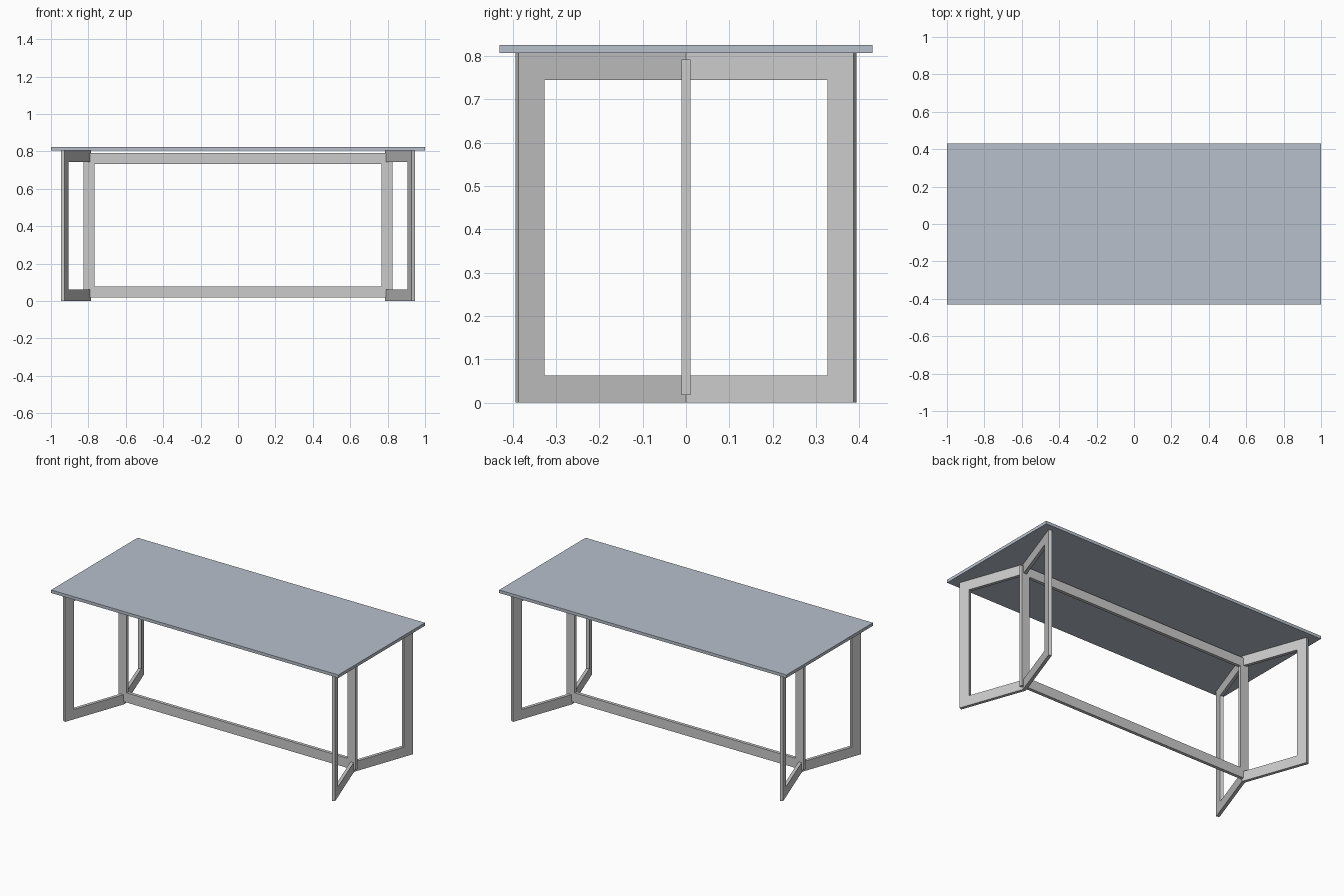
import bpy, bmesh

if "Cube" in bpy.data.objects:
    bpy.data.objects.remove(bpy.data.objects["Cube"])

def finish(bm, name):
    bmesh.ops.recalc_face_normals(bm, faces=bm.faces)
    me = bpy.data.meshes.new(name)
    bm.to_mesh(me)
    bm.free()
    ob = bpy.data.objects.new(name, me)
    bpy.context.collection.objects.link(ob)
    return ob

def bridge(bm, a, b):
    # side walls between two matching closed loops
    n = len(a)
    for i in range(n):
        j = (i + 1) % n
        bm.faces.new((a[i], a[j], b[j], b[i]))

# table top
bm = bmesh.new()
bmesh.ops.create_cube(bm, size=1)
for v in bm.verts:
    v.co.x *= 2.0
    v.co.y *= 0.86
    v.co.z = 0.8155 + v.co.z * 0.019
top = finish(bm, "table_top")
mat = bpy.data.materials.new("top_blue_grey")
mat.diffuse_color = (0.48, 0.53, 0.60, 1)
mat.use_nodes = True
mat.node_tree.nodes["Principled BSDF"].inputs["Base Color"].default_value = mat.diffuse_color
top.data.materials.append(mat)

# long rectangular centre frame
def rect(bm, x, z0, z1, y):
    return [bm.verts.new((px, y, pz)) for px, pz in
            ((-x, z0), (x, z0), (x, z1), (-x, z1))]

bm = bmesh.new()
loops = [rect(bm, 0.825, 0.018, 0.791, -0.01), rect(bm, 0.825, 0.018, 0.791, 0.01),
         rect(bm, 0.768, 0.079, 0.733, 0.01), rect(bm, 0.768, 0.079, 0.733, -0.01)]
for i in range(4):
    bridge(bm, loops[i], loops[(i + 1) % 4])
finish(bm, "centre_frame")

# splayed C-shaped leg frames, mitred where they meet at the centre line
SLOPE, H, BAR = 0.359, 0.806, 0.062

def leg(name, sx, sy):
    bm = bmesh.new()
    sides = []
    for x0, ye in ((0.787, 0.393), (0.808, 0.386)):
        yi = ye - 0.059
        prof = ((0, 0), (ye, 0), (ye, H), (0, H),
                (0, H - BAR), (yi, H - BAR), (yi, BAR), (0, BAR))
        sides.append([bm.verts.new((sx * (x0 + SLOPE * y), sy * y, z)) for y, z in prof])
        # bottom bar, post and top bar faces
        s = sides[-1]
        for q in ((0, 1, 6, 7), (1, 2, 5, 6), (2, 3, 4, 5)):
            bm.faces.new([s[k] for k in q])
    bridge(bm, *sides)
    finish(bm, name)

for sx, end in ((-1, "left"), (1, "right")):
    for sy, side in ((-1, "front"), (1, "back")):
        leg(f"{side}_{end}_leg_frame", sx, sy)
